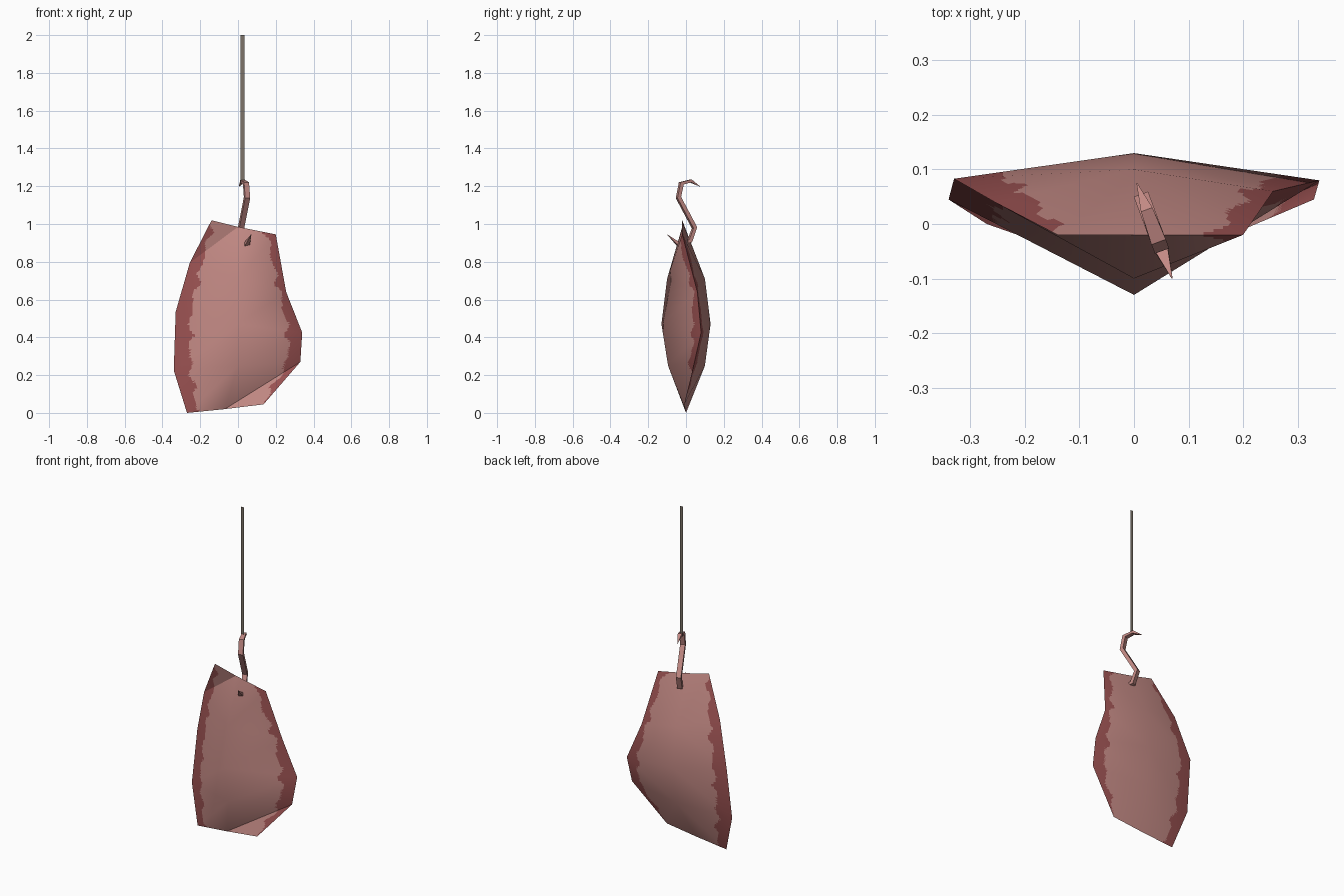
import bpy
import math
from mathutils import Vector

if "Cube" in bpy.data.objects:
    bpy.data.objects.remove(bpy.data.objects["Cube"], do_unlink=True)


def material(name, color):
    mat = bpy.data.materials.new(name)
    mat.use_nodes = True
    rgba = (*color, 1)
    mat.diffuse_color = rgba
    bsdf = mat.node_tree.nodes["Principled BSDF"]
    bsdf.inputs["Base Color"].default_value = rgba
    bsdf.inputs["Roughness"].default_value = 0.8
    return mat


def add_object(name, verts, faces, mats):
    mesh = bpy.data.meshes.new(name)
    mesh.from_pydata(verts, [], faces)
    for m in mats:
        mesh.materials.append(m)
    obj = bpy.data.objects.new(name, mesh)
    bpy.context.collection.objects.link(obj)
    return obj


pink = material("pink_meat", (0.54, 0.25, 0.23))
red = material("dark_red_rim", (0.33, 0.085, 0.085))
grey = material("rope_grey", (0.20, 0.17, 0.14))

# Slab outline: left and right rims, front and back ridges, end midpoints
P = {
    "L0": (-.27, 0, 0), "L1": (-.34, .045, .225), "L2": (-.33, .083, .535),
    "L3": (-.255, .04, .795), "L4": (-.14, -.02, 1.02),
    "R0": (.135, -.01, .045), "R1": (.33, .045, .27), "R2": (.34, .08, .425),
    "R3": (.255, .06, .64), "R4": (.2, -.02, .945),
    "F1": (0, -.095, .25), "F2": (0, -.13, .47), "F3": (0, -.10, .71),
    "B1": (0, .10, .25), "B2": (0, .13, .47), "B3": (0, .10, .71),
    "M0": (-.07, -.005, .02), "M4": (0, -.02, .985),
}
P = {k: Vector(v) for k, v in P.items()}

# Each patch is shaded smoothly on its own, with creases between patches
FRONT = ("L0M0F1 L0F1L1 L1F1F2 L1F2L2 L2F2F3 L2F3L3 L3F3M4 "
         "M0R1F1 F1R1R2 F1R2F2 F2R2R3 F2R3F3 F3R3R4 F3R4M4")
BACK = ("L0M0B1 L0B1L1 L1B1B2 L1B2L2 L2B2B3 L2B3L3 L3B3L4 L4B3M4 "
        "M0R0B1 R0R1B1 B1R1R2 B1R2B2 B2R2R3 B2R3B3 B3R3R4 B3R4M4")
PATCHES = [(FRONT, -1), ("L3M4L4", -1), ("M0R0R1", -1), (BACK, 1)]

# Inner limits of the dark rim as (height, x)
LEFT_RIM = [(0, -.21), (.225, -.25), (.535, -.25), (.795, -.19), (1.02, -.13)]
RIGHT_RIM = [(.045, .13), (.27, .26), (.425, .265), (.64, .22), (.945, .15)]


def lookup(table, z):
    z = min(max(z, table[0][0]), table[-1][0])
    for (z0, x0), (z1, x1) in zip(table, table[1:]):
        if z <= z1:
            return x0 + (x1 - x0) * (z - z0) / (z1 - z0)


def is_rim(p):
    scallop = .025 * abs(math.sin(p.z * 23)) + .006 * math.sin(p.z * 71) - .015
    return (p.x < lookup(LEFT_RIM, p.z) - scallop
            or p.x > lookup(RIGHT_RIM, p.z) + scallop)


def build_slab(n=22):
    verts, normals, faces = [], [], []
    for text, side in PATCHES:
        tris = []
        smooth = {}
        for word in text.split():
            keys = [word[0:2], word[2:4], word[4:6]]
            a, b, c = (P[k] for k in keys)
            normal = (b - a).cross(c - a)
            if normal.y * side < 0:
                keys.reverse()
                normal = -normal
            tris.append(keys)
            for k in keys:
                smooth[k] = smooth.get(k, Vector()) + normal
        for k in smooth:
            smooth[k].normalize()
        # Fine grid on every flat triangle so the rim can be scalloped
        for ka, kb, kc in tris:
            index = {}
            for i in range(n + 1):
                for j in range(n + 1 - i):
                    u, v = i / n, j / n
                    w = 1 - u - v
                    index[i, j] = len(verts)
                    verts.append(P[ka] * w + P[kb] * u + P[kc] * v)
                    nor = smooth[ka] * w + smooth[kb] * u + smooth[kc] * v
                    normals.append(nor.normalized())
            for i in range(n):
                for j in range(n - i):
                    faces.append((index[i, j], index[i + 1, j], index[i, j + 1]))
                    if i + j < n - 1:
                        faces.append((index[i + 1, j], index[i + 1, j + 1],
                                      index[i, j + 1]))
    slab = add_object("meat_slab", verts, faces, [pink, red])
    for poly in slab.data.polygons:
        poly.use_smooth = True
        poly.material_index = int(is_rim(poly.center))
    slab.data.normals_split_custom_set_from_vertices(normals)


build_slab()


# Hook: a tapered four-sided bar swept along an S in a slanted upright plane
def build_hook():
    path = [(.075, 1.198, .05), (.025, 1.228, .8), (-.025, 1.215, 1),
            (-.04, 1.14, 1), (.045, .98, 1), (.02, .91, 1),
            (-.04, .893, 1), (-.10, .945, .05)]
    along = Vector((-.37, 1, 0))
    across = Vector((1, .37, 0)).normalized()
    up = Vector((0, 0, 1))
    flat = [Vector((y, z)) for y, z, s in path]
    verts, faces = [], []
    for i, (y, z, size) in enumerate(path):
        before = flat[max(i - 1, 0)]
        after = flat[min(i + 1, len(flat) - 1)]
        d = (after - before).normalized()
        side = (along * -d.y + up * d.x) * .01 * size
        wide = across * .014 * size
        centre = Vector((.033, 0, 0)) + along * y + up * z
        verts += [centre + side + wide, centre + side - wide,
                  centre - side - wide, centre - side + wide]
    for r in range(len(path) - 1):
        for k in range(4):
            a, b = r * 4 + k, r * 4 + (k + 1) % 4
            faces.append((a, b, b + 4, a + 4))
    last = len(verts) - 4
    faces += [(3, 2, 1, 0), tuple(range(last, last + 4))]
    add_object("hook", verts, faces, [pink])


build_hook()

# Rope: a flat upright ribbon
add_object("rope", [(.014, .01, 1.215), (.034, .01, 1.215),
                    (.034, .01, 2), (.014, .01, 2)], [(0, 1, 2, 3)], [grey])
